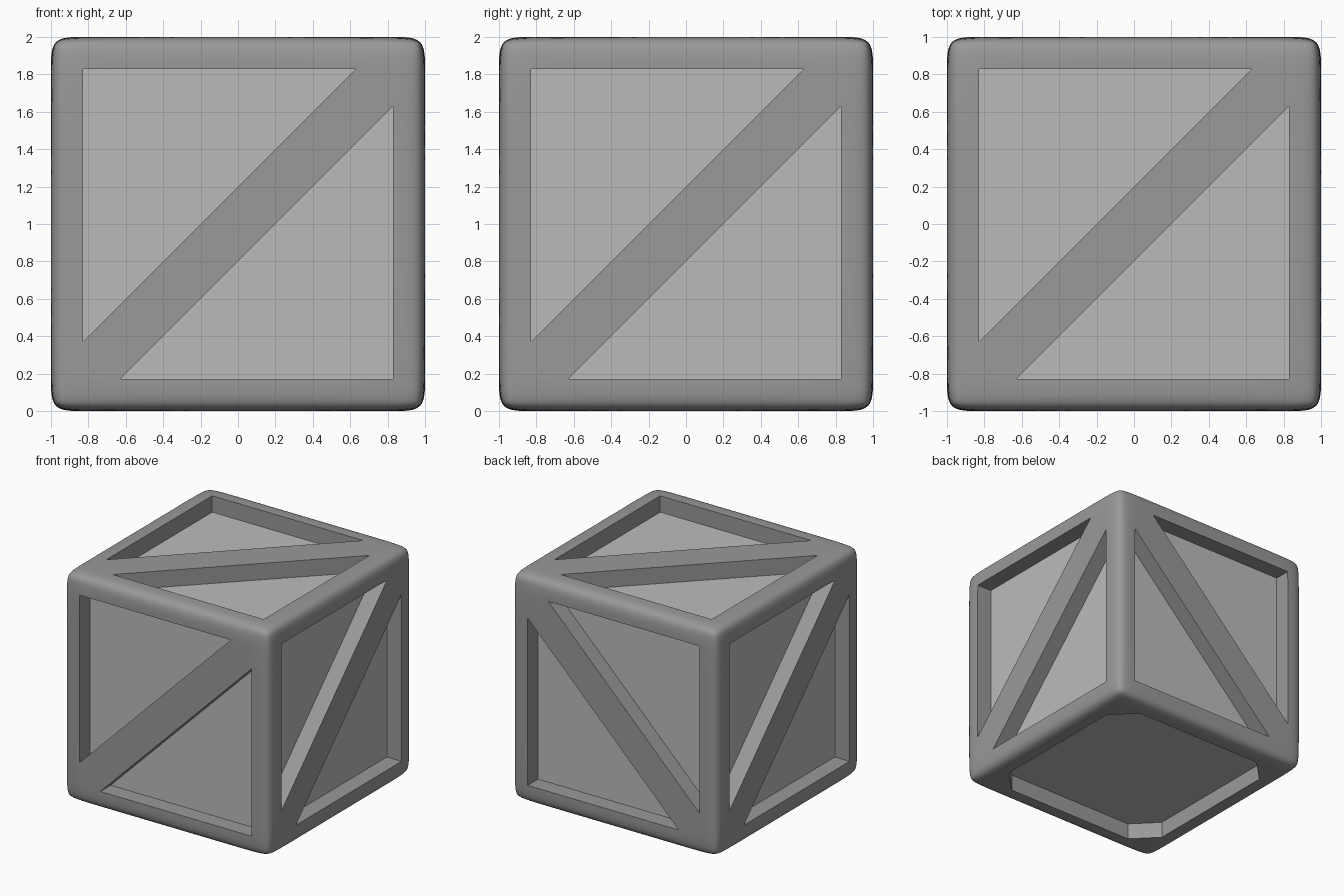
import bpy, bmesh, math

if "Cube" in bpy.data.objects:
    bpy.data.objects.remove(bpy.data.objects["Cube"])

DEPTH = 0.143   # recess depth
FLOOR = 1 - DEPTH
RIM = 0.835     # where the soft outer rounding starts


def make_object(name, bm):
    mesh = bpy.data.meshes.new(name)
    bm.to_mesh(mesh)
    bm.free()
    ob = bpy.data.objects.new(name, mesh)
    bpy.context.collection.objects.link(ob)
    return ob


def add_prism(bm, outline, place):
    """Closed prism from the recess floor to outside the face."""
    low = [bm.verts.new(place(u, v, FLOOR)) for u, v in outline]
    high = [bm.verts.new(place(u, v, 1.15)) for u, v in outline]
    bm.faces.new(low)
    bm.faces.new(high)
    n = len(outline)
    for i in range(n):
        j = (i + 1) % n
        bm.faces.new((low[i], low[j], high[j], high[i]))


def material(name, value):
    mat = bpy.data.materials.new(name)
    mat.diffuse_color = (value, value, value, 1)
    mat.use_nodes = True
    mat.node_tree.nodes["Principled BSDF"].inputs["Base Color"].default_value = mat.diffuse_color
    return mat


# crate body: cube with a softly subdivided border and flat face centres
bm = bmesh.new()
bmesh.ops.create_cube(bm, size=2)
for axis in ((1, 0, 0), (0, 1, 0), (0, 0, 1)):
    for s in (-RIM, RIM):
        bmesh.ops.bisect_plane(bm, geom=bm.verts[:] + bm.edges[:] + bm.faces[:],
                               plane_co=[a * s for a in axis], plane_no=axis)
vert_crease = bm.verts.layers.float.new("crease_vert")
edge_crease = bm.edges.layers.float.new("crease_edge")
inner = {v for v in bm.verts if sum(abs(c) > 0.95 for c in v.co) == 1}
for v in inner:
    v[vert_crease] = 1
for e in bm.edges:
    if e.verts[0] in inner and e.verts[1] in inner:
        e[edge_crease] = 1
bmesh.ops.translate(bm, verts=bm.verts[:], vec=(0, 0, 1))
crate = make_object("crate", bm)
soft = crate.modifiers.new("soft_edges", 'SUBSURF')
soft.levels = soft.render_levels = 3

# recesses: two triangles either side of each diagonal brace
upper = [(-0.83, -0.63), (-0.83, 0.83), (0.63, 0.83)]
lower = [(-u, -v) for u, v in upper]
faces = [
    lambda u, v, w: (u, -w, v + 1),    # front
    lambda u, v, w: (u, w, v + 1),     # back
    lambda u, v, w: (w, u, v + 1),     # right
    lambda u, v, w: (-w, -u, v + 1),   # left
    lambda u, v, w: (u, v, w + 1),     # top
]
bm = bmesh.new()
for place in faces:
    for tri in (upper, lower):
        add_prism(bm, tri, place)

# underside recess: square with clipped corners
e, c = 0.83, 0.63
octagon = [(e, -c), (e, c), (c, e), (-c, e), (-e, c), (-e, -c), (-c, -e), (c, -e)]
add_prism(bm, octagon, lambda u, v, w: (u, v, 1 - w))
bmesh.ops.recalc_face_normals(bm, faces=bm.faces[:])
cutter = make_object("recess_cutter", bm)
cutter.hide_render = True

# cut the recesses
bpy.context.view_layer.objects.active = crate
crate.select_set(True)
cut = crate.modifiers.new("recesses", 'BOOLEAN')
cut.operation = 'DIFFERENCE'
cut.solver = 'EXACT'
cut.object = cutter
for name in ("soft_edges", "recesses"):
    bpy.ops.object.modifier_apply(modifier=name)
bpy.data.objects.remove(cutter)

# darker frame, lighter recessed panels
crate.data.materials.clear()
crate.data.materials.append(material("frame_grey", 0.32))
crate.data.materials.append(material("panel_grey", 0.5))
for p in crate.data.polygons:
    x, y, z = p.center
    p.material_index = int(max(abs(x), abs(y), abs(z - 1)) < FLOOR + 0.01)

# smooth only the rounded border
bpy.ops.object.shade_smooth_by_angle(angle=math.radians(35))
